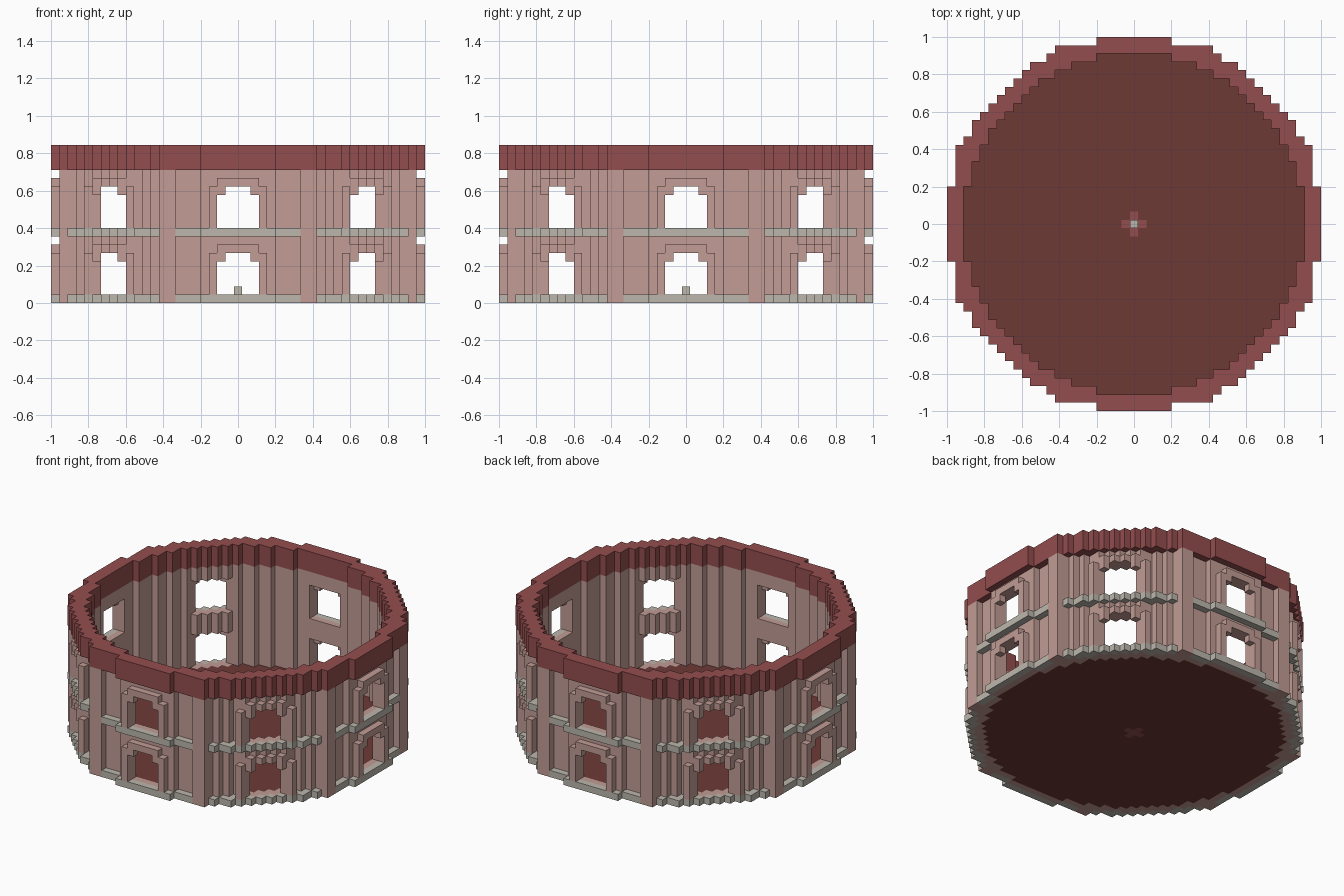
import bpy, bmesh
from mathutils import Vector

if "Cube" in bpy.data.objects:
    bpy.data.objects.remove(bpy.data.objects["Cube"], do_unlink=True)

HALF = 22                      # blocks either side of the centre block
BLOCK = 2 / (2 * HALF + 1)     # size of one block
TOP = 19                       # height in blocks
CORNICE = 16                   # first cornice layer
STOREYS = (0, 8)               # layers that carry a stone band


def material(name, hex_colour):
    def linear(c):
        return c / 12.92 if c <= 0.04045 else ((c + 0.055) / 1.055) ** 2.4
    rgb = [linear(int(hex_colour[i:i + 2], 16) / 255) for i in (0, 2, 4)]
    mat = bpy.data.materials.new(name)
    mat.use_nodes = True
    mat.diffuse_color = (*rgb, 1)
    bsdf = mat.node_tree.nodes["Principled BSDF"]
    bsdf.inputs["Base Color"].default_value = (*rgb, 1)
    bsdf.inputs["Roughness"].default_value = 0.9
    return mat


pink = material("pink plaster", "C29C95")
red = material("red brick", "944D4E")
brown = material("dark brown floor", "6D3A35")
grey = material("grey stone", "BCB7AD")

# Plan rings on the block grid
plan = [(x, y) for x in range(-HALF, HALF + 1) for y in range(-HALF, HALF + 1)]


def ring(inner, outer):
    return {(x, y) for x, y in plan if inner ** 2 < x * x + y * y <= outer ** 2}


def stack(cells, layers):
    return {(x, y, z) for x, y in cells for z in layers}


def is_pilaster(x, y):
    low, high = sorted((abs(x), abs(y)))
    return low in (8, 9) and high in (20, 21)


wall_ring = ring(20.5, 21.5)
outer_ring = ring(21.5, 22.5)
pilaster_plan = {c for c in plan if is_pilaster(*c)}
trim_ring = outer_ring - pilaster_plan


def in_opening(x, y):
    """True for wall blocks cut by a straight or a diagonal window."""
    low, high = sorted((abs(x), abs(y)))
    return low <= 2 or high - low <= 3


def frame_layers(x, y):
    """Layers above the band filled by the stepped arch at an outer block."""
    low, high = sorted((abs(x), abs(y)))
    step = low if high == HALF else {5: 3, 3: 2, 1: 1}.get(high - low)
    if step is None or step > 3:
        return ()
    return {3: range(1, 6), 2: (5, 6)}.get(step, (6,))


# Wall, windows, arches and bands
wall = stack(wall_ring, range(CORNICE))
bands = stack(trim_ring, STOREYS)
frames = set()
for base in STOREYS:
    wall -= stack({c for c in wall_ring if in_opening(*c)},
                  range(base + 1, base + 6))
    frames |= {(x, y, base + z) for x, y in trim_ring for z in frame_layers(x, y)}
pilasters = stack(pilaster_plan, range(CORNICE)) - wall

# Cornice follows the wall and the pilasters
cornice = stack(wall_ring | outer_ring | pilaster_plan, range(CORNICE, TOP))

# Floor with a small cross and a centre stone
cross = {(x, y, 0) for x, y in plan if abs(x) + abs(y) <= 1}
floor = stack(ring(-1, 0) | ring(0, 20.5), (0,)) - cross
floor.discard((0, 0, 0))
centre_stone = {(0, 0, 1)}

parts = [
    ("wall", wall, pink),
    ("pilasters", pilasters, pink),
    ("window_arches", frames, pink),
    ("stone_bands", bands, grey),
    ("cornice", cornice, red),
    ("floor", floor, brown),
    ("floor_cross", cross, red),
    ("centre_stone", centre_stone, grey),
]
solid = set().union(*(cells for _, cells, _ in parts))


def build(name, cells, mat):
    """Skin a set of blocks, leaving out faces between touching blocks."""
    bm = bmesh.new()
    corners = {}

    def corner(point):
        key = tuple(round(c * 2) for c in point)
        if key not in corners:
            corners[key] = bm.verts.new(Vector(point) * BLOCK)
        return corners[key]

    for cell in sorted(cells):
        middle = Vector(cell) + Vector((0, 0, 0.5))
        for axis in range(3):
            for side in (-1, 1):
                normal = Vector((0, 0, 0))
                normal[axis] = side
                if tuple(int(a + b) for a, b in zip(cell, normal)) in solid:
                    continue
                u = Vector((0, 0, 0))
                u[(axis + 1) % 3] = 0.5
                v = normal.cross(u)
                face = middle + normal / 2
                bm.faces.new([corner(face + a * u + b * v)
                              for a, b in ((-1, -1), (1, -1), (1, 1), (-1, 1))])
    mesh = bpy.data.meshes.new(name)
    bm.to_mesh(mesh)
    bm.free()
    mesh.materials.append(mat)
    bpy.context.collection.objects.link(bpy.data.objects.new(name, mesh))


for part in parts:
    build(*part)
